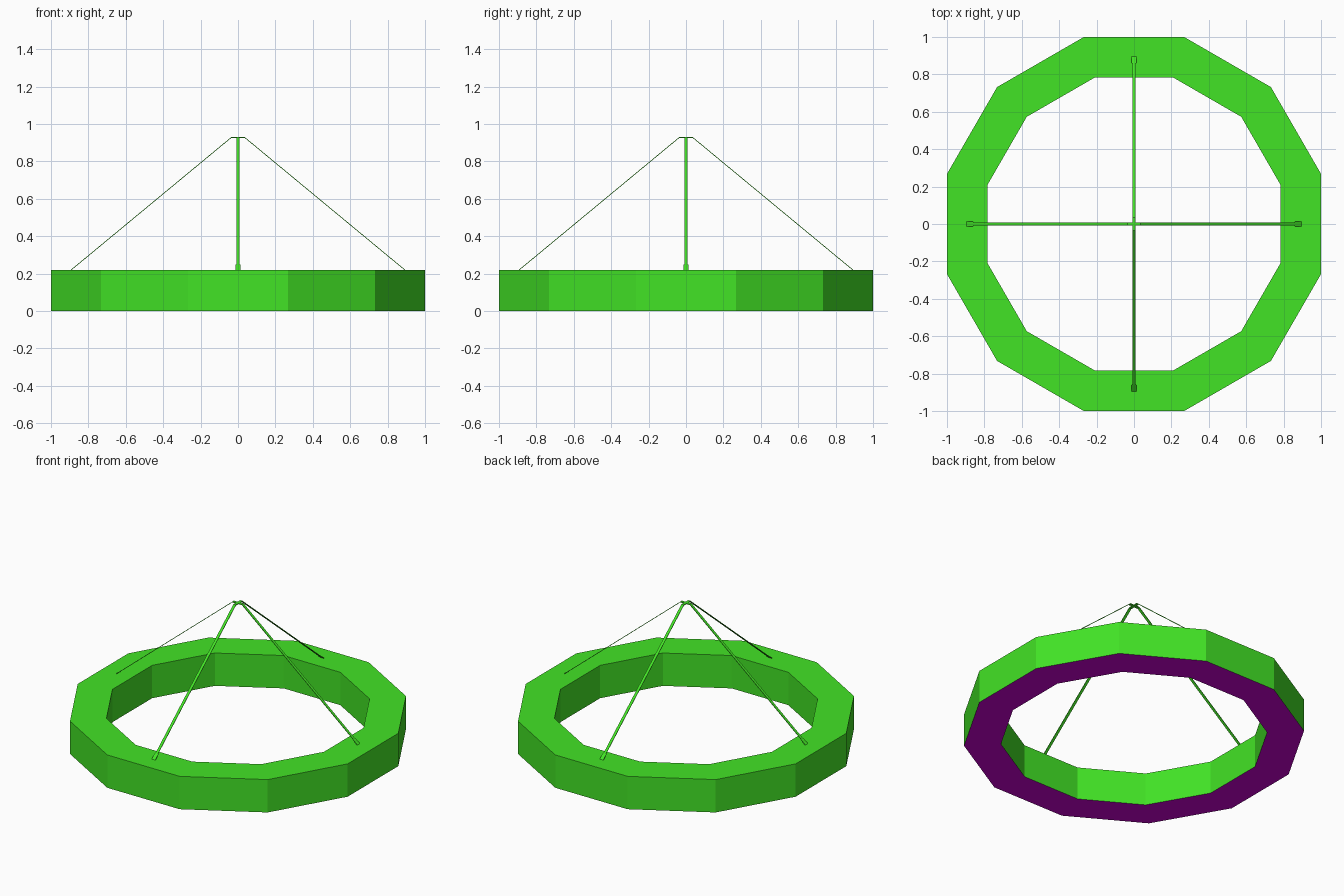
import bpy
import bmesh
import math
from mathutils import Matrix

cube = bpy.data.objects.get("Cube")
if cube:
    bpy.data.objects.remove(cube, do_unlink=True)


def material(name, rgb):
    mat = bpy.data.materials.new(name)
    mat.use_nodes = True
    mat.diffuse_color = (*rgb, 1)
    mat.node_tree.nodes["Principled BSDF"].inputs["Base Color"].default_value = (*rgb, 1)
    return mat


green = material("bright green", (0.055, 0.77, 0.019))
purple = material("purple", (0.61, 0.0, 0.67))


def finish(name, bm, mats):
    bmesh.ops.recalc_face_normals(bm, faces=bm.faces)
    mesh = bpy.data.meshes.new(name)
    bm.to_mesh(mesh)
    bm.free()
    for mat in mats:
        mesh.materials.append(mat)
    obj = bpy.data.objects.new(name, mesh)
    bpy.context.collection.objects.link(obj)
    return obj


def bridge(bm, loops, closed):
    """Join successive vertex loops with quads."""
    count = len(loops)
    for i in range(count if closed else count - 1):
        a, b = loops[i], loops[(i + 1) % count]
        for j in range(len(a)):
            k = (j + 1) % len(a)
            bm.faces.new((a[j], a[k], b[k], b[j]))


# Twelve-sided ring: a rectangular section swept round, with a purple underside
SIDES, HEIGHT = 12, 0.22
flat = math.cos(math.pi / SIDES)
outer, inner = 1 / flat, 0.783 / flat
section = [(outer, 0), (outer, HEIGHT), (inner, HEIGHT), (inner, 0)]
bm = bmesh.new()
loops = []
for i in range(SIDES):
    a = (i + 0.5) * math.tau / SIDES
    loops.append([bm.verts.new((r * math.cos(a), r * math.sin(a), z)) for r, z in section])
bridge(bm, loops, closed=True)
bm.normal_update()
for face in bm.faces:
    if all(v.co.z < 0.01 for v in face.verts):
        face.material_index = 1
finish("ring", bm, [green, purple])

# Four thin hanging straps: flat tip at the apex, slightly wider foot on the ring
THICK = 0.005
stations = [(0.0, 0.93, 0.009), (0.036, 0.93, 0.009), (0.858, 0.25, 0.009),
            (0.862, 0.247, 0.013), (0.897, 0.218, 0.013)]
for i, side in enumerate(("left", "back", "right", "front")):
    bm = bmesh.new()
    loops = [[bm.verts.new(p) for p in ((r, -w, z - THICK), (r, w, z - THICK),
                                        (r, w, z), (r, -w, z))]
             for r, z, w in stations]
    bridge(bm, loops, closed=False)
    bm.faces.new(loops[0])
    bm.faces.new(loops[-1])
    bm.transform(Matrix.Rotation(i * math.pi / 2, 4, "Z"))
    finish(side + "_strap", bm, [green])
